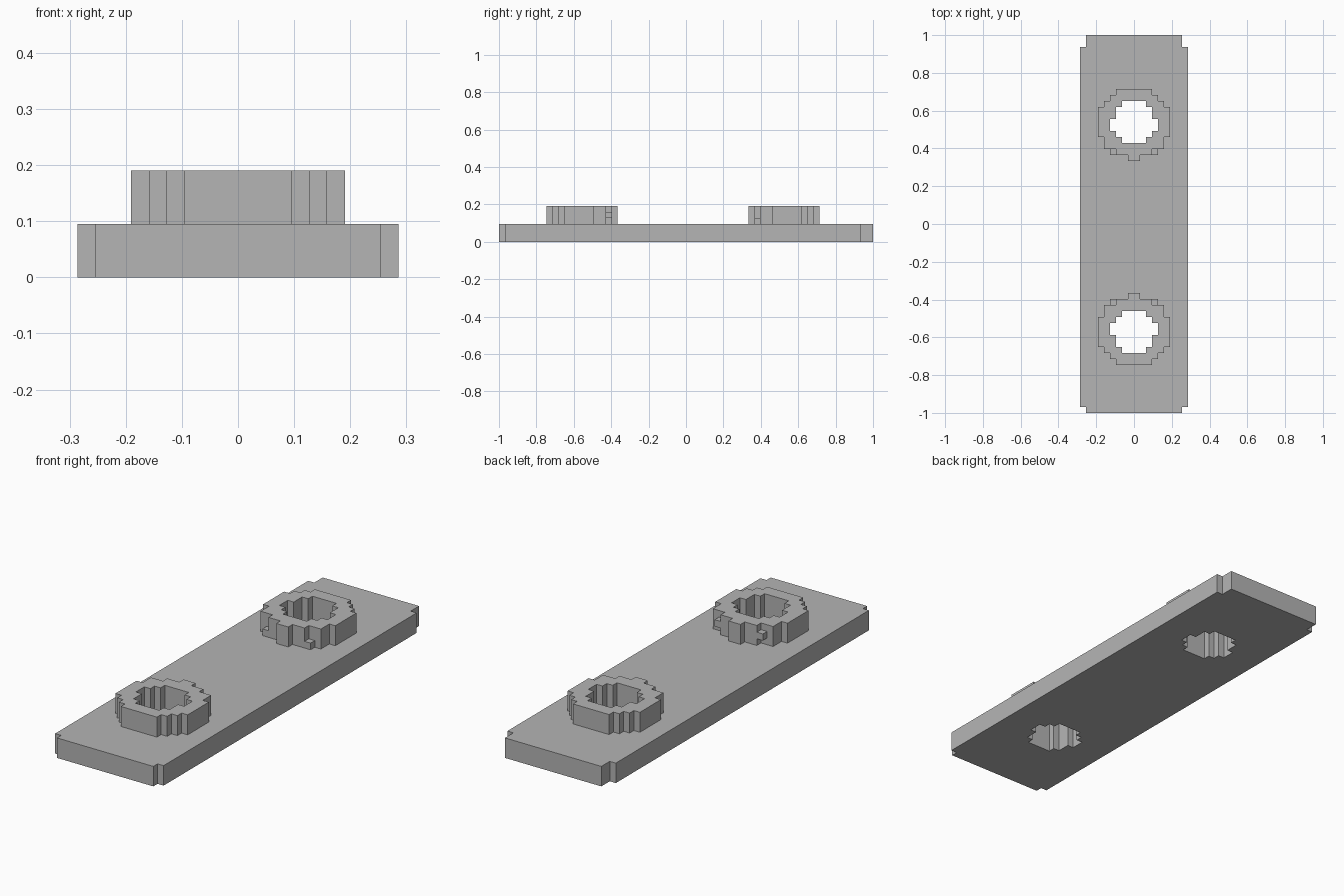
import bpy

if "Cube" in bpy.data.objects:
    bpy.data.objects.remove(bpy.data.objects["Cube"])

C = 2 / 63            # one grid cell; the whole part is stepped on this grid
MID = -C / 2          # line the two bosses are mirrored about

grey = bpy.data.materials.new("plain grey")
grey.diffuse_color = (0.46, 0.46, 0.46, 1)
grey.use_nodes = True
grey.node_tree.nodes["Principled BSDF"].inputs["Base Color"].default_value = grey.diffuse_color


def outline(start, runs, side=1):
    """Stepped closed outline, symmetric in x, from (half width, row count) runs."""
    right, y = [], start
    for half, rows in runs:
        right += [(half, y), (half, y - rows)]
        y -= rows
    pts = right + [(-x, y) for x, y in reversed(right)]
    return [(x * C, MID + side * y * C) for x, y in pts]


def prism(name, loops, z0, z1):
    """Flat-shaded prism; loops inside the first become holes."""
    cu = bpy.data.curves.new(name, 'CURVE')
    cu.dimensions = '2D'
    cu.fill_mode = 'BOTH'
    cu.extrude = (z1 - z0) * C / 2
    for pts in loops:
        sp = cu.splines.new('POLY')
        sp.points.add(len(pts) - 1)
        for p, (x, y) in zip(sp.points, pts):
            p.co = (x, y, 0, 1)
        sp.use_cyclic_u = True
        sp.use_smooth = False
    ob = bpy.data.objects.new(name, cu)
    ob.location.z = (z0 + z1) * C / 2
    bpy.context.collection.objects.link(ob)
    bpy.ops.object.select_all(action='DESELECT')
    ob.select_set(True)
    bpy.context.view_layer.objects.active = ob
    bpy.ops.object.convert(target='MESH')
    ob = bpy.context.object
    ob.data.materials.clear()
    ob.data.materials.append(grey)
    for f in ob.data.polygons:
        f.use_smooth = False
        f.material_index = 0
    return ob


HOLE = [(2, 1), (3, 2), (4, 2), (3, 1), (2, 1)]
RING = [(3, 1), (4, 1), (5, 1), (6, 5), (5, 2), (3, 1), (1, 1)]
PLATE = [(8, 2), (9, 60), (8, 1)]

# base plate with notched corners and two through holes
holes = {s: outline(21, HOLE, s) for s in (1, -1)}
prism("base_plate", [outline(32, PLATE), holes[1], holes[-1]], 0, 3)

# stepped round bosses, with a small stub on either side of each inner end
for side, label, level in ((1, "back", 3), (-1, "front", 4)):
    prism(label + "_boss", [outline(23, RING, side), holes[side]], 3, 6)
    for sx, hand in ((-1, "left"), (1, "right")):
        stub = [(sx * x * C, MID + side * y * C)
                for x, y in ((3, 12), (4, 12), (4, 13), (3, 13))]
        prism(f"{label}_boss_stub_{hand}", [stub], level, level + 1)
